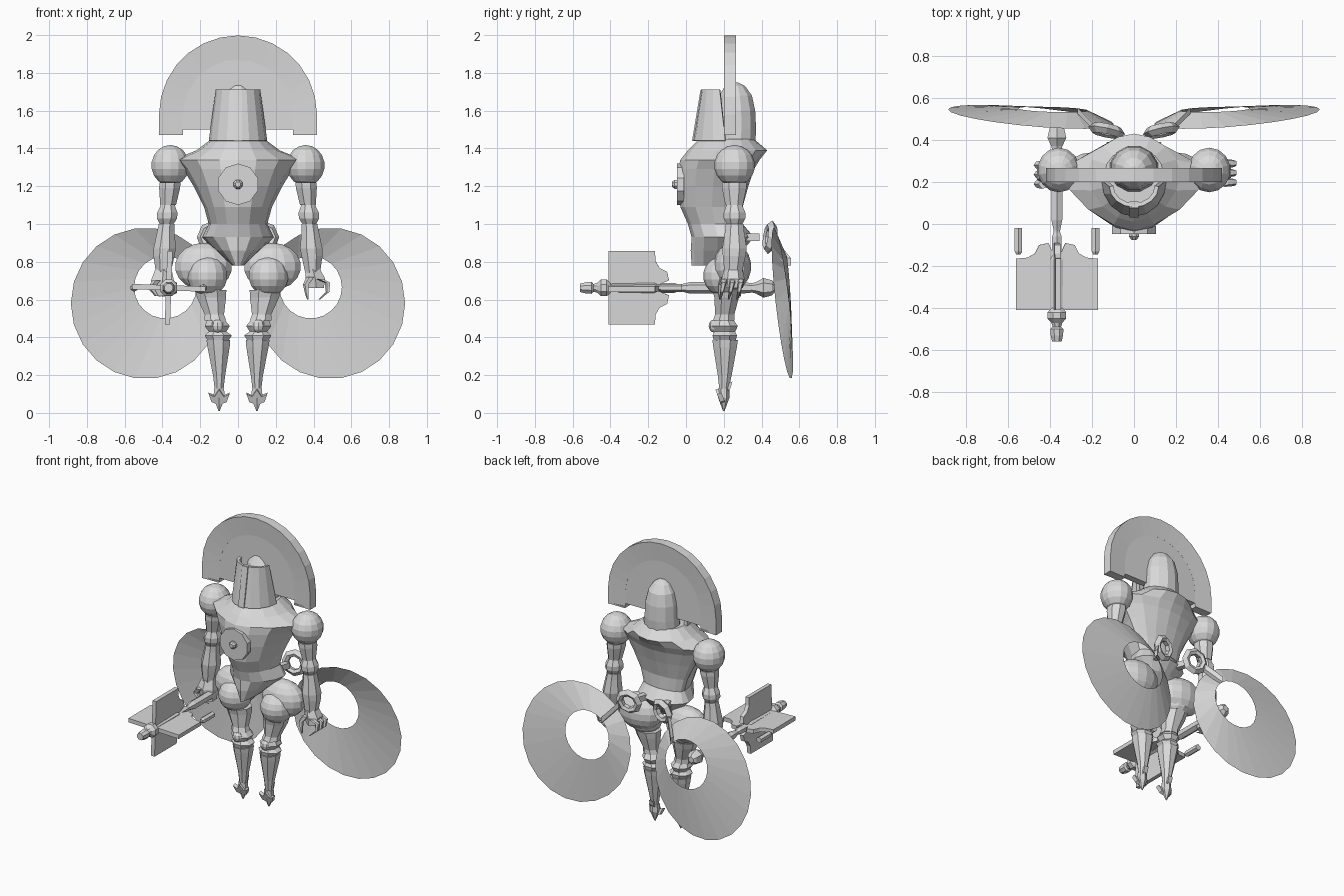
import bpy, bmesh
from math import sin, cos, pi, radians
from mathutils import Vector, Matrix

if "Cube" in bpy.data.objects:
    bpy.data.objects.remove(bpy.data.objects["Cube"], do_unlink=True)

grey = bpy.data.materials.new("light grey")
grey.use_nodes = True
grey.diffuse_color = (0.7, 0.7, 0.7, 1)
grey.node_tree.nodes["Principled BSDF"].inputs["Base Color"].default_value = (0.7, 0.7, 0.7, 1)


def finish(name, bm):
    bmesh.ops.recalc_face_normals(bm, faces=bm.faces)
    me = bpy.data.meshes.new(name)
    bm.to_mesh(me)
    bm.free()
    me.materials.append(grey)
    ob = bpy.data.objects.new(name, me)
    bpy.context.collection.objects.link(ob)
    return ob


def loft(name, rings, closed=True, caps=True):
    """Skin a stack of point loops."""
    bm = bmesh.new()
    loops = [[bm.verts.new(p) for p in ring] for ring in rings]
    n = len(loops[0])
    for a, b in zip(loops, loops[1:]):
        for i in range(n if closed else n - 1):
            j = (i + 1) % n
            bm.faces.new((a[i], a[j], b[j], b[i]))
    if caps:
        bm.faces.new(loops[0])
        bm.faces.new(loops[-1])
    return finish(name, bm)


def limb(name, rows, n=8):
    """Vertical part from rows of x, y, z, x radius, y radius."""
    return loft(name, [[(x + rx * cos(2 * pi * (i + .5) / n), y + ry * sin(2 * pi * (i + .5) / n), z)
                        for i in range(n)] for x, y, z, rx, ry in rows])


def rod(name, x, z, rows, n=8):
    """Part turned about an axis along y, from rows of y, radius."""
    return loft(name, [[(x + r * cos(2 * pi * (i + .5) / n), y, z + r * sin(2 * pi * (i + .5) / n))
                        for i in range(n)] for y, r in rows])


def ball(name, centre, radii, u=14, v=9):
    bm = bmesh.new()
    bmesh.ops.create_uvsphere(bm, u_segments=u, v_segments=v, radius=1,
                              matrix=Matrix.Translation(centre) @ Matrix.Diagonal((*radii, 1)))
    return finish(name, bm)


def plate(name, outline, thick, matrix):
    """Flat outline in local x, z, thickened along local y."""
    rings = [[matrix @ Vector((x, y, z)) for x, z in outline] for y in (-thick / 2, thick / 2)]
    return loft(name, rings)


def claw(name, points, r):
    """Tapering finger through a few points."""
    rows = []
    for k, p in enumerate(points):
        q = r * (1 - .8 * k / (len(points) - 1))
        rows.append((*p, q, q))
    return limb(name, rows, 5)


# torso: rows of z, half width, front y, back y, corner sharpness
def torso_ring(z, w, front, back, p, n=16):
    ring, mid = [], .24
    for i in range(n):
        c, s = cos(2 * pi * i / n), sin(2 * pi * i / n)
        d = back - mid if s > 0 else mid - front
        ring.append((w * abs(c) ** p * (1 if c > 0 else -1),
                     mid + d * abs(s) ** p * (1 if s > 0 else -1), z))
    return ring


loft("torso", [torso_ring(*row) for row in (
    (1.45, .14, .07, .36, 1), (1.39, .22, .01, .43, 1.1), (1.34, .34, -.03, .39, 1.3),
    (1.29, .29, -.04, .36, 1.2), (1.2, .235, -.04, .33, 1.1), (1.09, .18, -.03, .3, 1),
    (1.0, .155, .01, .3, 1), (.93, .19, .03, .36, 1.1), (.86, .12, .025, .3, 1.1),
    (.78, .03, .03, .2, 1))])
rod("chest_disc", 0, 1.21, [(-.01, .11), (-.048, .11)], 10)
rod("chest_knob", 0, 1.21, [(-.04, .026), (-.06, .026), (-.075, .014)], 8)

# head
limb("skull", [(0, .26, 1.42, .12, .11), (0, .265, 1.5, .115, .11), (0, .265, 1.6, .11, .105),
               (0, .262, 1.68, .09, .09), (0, .26, 1.73, .055, .055), (0, .255, 1.75, .02, .02)], 12)


def visor_arc(z, w, front, back):
    return [(w * cos(pi * i / 8), back - (back - front) * sin(pi * i / 8), z) for i in range(9)]


visor = loft("visor", [visor_arc(1.44, .145, .045, .21), visor_arc(1.71, .108, .09, .18)],
             closed=False, caps=False)
shell = visor.modifiers.new("shell", "SOLIDIFY")
shell.thickness = .02
shell.offset = 0
loft("visor_ridge", [[(x, y + d, z) for x, y in ((-.022, 0), (.022, 0), (.022, .03), (-.022, .03))]
                     for z, d in ((1.44, .032), (1.71, .077))])


# halo
def arch(r, foot, steps=14):
    arc = [(r * cos(pi * i / steps), 1.58 + r * sin(pi * i / steps)) for i in range(steps + 1)]
    return [(r, foot)] + arc + [(-r, foot)]


here = Matrix.Translation((0, .233, 0))
plate("halo_panel", arch(.3, 1.5), .045, here)
outer, inner = arch(.418, 1.47), arch(.29, 1.47)
loft("halo_band", [[(x, y, z) for x, z in line] for line, y in
                   ((inner, .21), (outer, .2), (outer, .266), (inner, .256), (inner, .21))],
     closed=False, caps=False)
for s in (-1, 1):
    plate("halo_foot", [(s * .29, 1.47), (s * .418, 1.47), (s * .418, 1.48), (s * .29, 1.48)], .06, here)

for s, side in ((1, "left"), (-1, "right")):
    # arm
    ball(side + "_shoulder", (s * .358, .257, 1.31), (.103, .108, .108))
    limb(side + "_upper_arm", [(s * .36, .255, 1.22, .06, .07), (s * .362, .255, 1.19, .06, .07),
                               (s * .37, .255, 1.1, .045, .05)])
    limb(side + "_elbow", [(s * .372, .256, 1.1, .04, .045), (s * .374, .257, 1.06, .058, .062),
                           (s * .376, .257, 1.03, .058, .062), (s * .378, .257, 1, .04, .045)])
    limb(side + "_forearm", [(s * .378, .257, 1, .045, .05), (s * .382, .257, .96, .05, .055),
                             (s * .388, .257, .87, .064, .07), (s * .392, .255, .83, .06, .065),
                             (s * .395, .25, .74, .042, .05)])
    # leg
    ball(side + "_hip_guard", (s * .182, .245, .775), (.155, .1, .125), 14, 9)
    ball(side + "_hip", (s * .162, .205, .725), (.108, .115, .108))
    limb(side + "_thigh", [(s * .145, .215, .65, .09, .08), (s * .14, .215, .61, .083, .07),
                           (s * .125, .205, .52, .055, .055), (s * .12, .2, .49, .062, .062)])
    limb(side + "_knee", [(s * .118, .2, .5, .045, .05), (s * .11, .205, .46, .072, .075),
                          (s * .108, .205, .43, .05, .06), (s * .105, .205, .41, .078, .07),
                          (s * .105, .205, .37, .05, .06)])
    ball(side + "_knee_cap", (s * .108, .15, .46), (.035, .03, .035), 8, 6)
    limb(side + "_shin", [(s * .104, .207, .385, .068, .073), (s * .103, .207, .35, .064, .068),
                          (s * .1, .205, .2, .035, .04), (s * .1, .2, .1, .022, .022)])
    limb(side + "_foot_spike", [(s * .1, .2, .13, .03, .03), (s * .1, .2, .08, .035, .03),
                                (s * .1, .2, .01, .004, .004)], 6)
    toe = Matrix.Translation((s * .1, .185, .08)) @ Matrix.Rotation(radians(20), 4, 'X')
    plate(side + "_toe_blade", [(-.055, .025), (-.04, -.02), (0, -.035), (.04, -.02), (.055, .025),
                                (.025, .01), (0, .05), (-.025, .01)], .025, toe)
    loft(side + "_heel_spur", [[(s * .1 + w, y, z) for y, z in ((.2, .09), (.235, .13), (.245, .165), (.21, .15))]
                               for w in (-.015, .015)])

    # wing: open cone with an off-centre hole, hung from a ring
    rim, hole = [], []
    for i in range(22):
        c, d = cos(2 * pi * i / 22), sin(2 * pi * i / 22)
        rim.append((s * (.49 + .395 * c), .51 + .035 * c - .045 * d, .58 + .4 * d))
        hole.append((s * (.385 + .165 * c), .545 + .005 * c - .012 * d, .665 + .165 * d))
    loft(side + "_wing", [rim, hole], caps=False)
    tilt = Matrix.Translation((s * .13, .445, .93)) @ Matrix.Rotation(s * radians(12), 4, 'Z') \
        @ Matrix.Rotation(radians(-8), 4, 'X')
    sections = []
    for i in range(9):
        a = 2 * pi * i / 8
        sections.append([tilt @ Vector((r * cos(a), y, r * sin(a)))
                         for r, y in ((.045, -.015), (.065, -.025), (.09, 0), (.065, .025), (.045, .015))])
    loft(side + "_wing_ring", sections, caps=False)
    loft(side + "_wing_arm", [[(s * x + u, y, z + v) for u, v in ((-.02, -.02), (.02, -.02), (.02, .02), (-.02, .02))]
                              for x, y, z in ((.08, .3, .93), (.11, .39, .93))])
    loft(side + "_wing_link", [[(s * x, y + u, z + v) for u, v in ((-.015, -.02), (.015, -.02), (.015, .02), (-.015, .02))]
                               for x, y, z in ((.19, .46, .9), (.27, .54, .8))])

# open left hand
limb("left_palm", [(.395, .25, .76, .045, .05), (.41, .25, .71, .06, .06), (.415, .245, .66, .045, .055)], 6)
for k, y in enumerate((.2, .245, .29)):
    claw("left_finger", [(.43, y, .71), (.475, y, .69), (.475, y - .01, .64), (.43, y - .02, .6)], .022)
claw("left_thumb", [(.385, .2, .72), (.36, .185, .68), (.365, .18, .63), (.37, .18, .6)], .022)

# gripping right hand
limb("right_palm", [(-.395, .25, .76, .05, .05), (-.4, .24, .7, .07, .06), (-.39, .235, .62, .05, .05)], 6)
for y in (.19, .235, .28):
    claw("right_finger", [(-.43, y, .7), (-.46, y, .66), (-.43, y, .62), (-.36, y, .61)], .024)

# flanged mace
MX, MZ = -.367, .662
rod("mace_shaft", MX, MZ, [(.36, .024), (.3, .03), (.02, .03), (-.03, .018), (-.42, .026)], 6)
rod("mace_pommel", MX, MZ, [(.47, .022), (.455, .04), (.41, .052), (.37, .03), (.33, .02)], 6)
rod("mace_collar", MX, MZ, [(-.04, .018), (-.06, .026), (-.15, .026), (-.17, .035), (-.4, .03)], 6)
rod("mace_knob", MX, MZ, [(-.4, .03), (-.42, .048), (-.45, .048), (-.47, .028), (-.49, .022),
                         (-.5, .034), (-.53, .032), (-.56, .024)], 8)
blade = [(.01, -.41), (.195, -.41), (.195, -.165), (.14, -.16), (.105, -.14), (.085, -.1), (.04, -.09), (.01, -.16)]
for k in range(4):
    turn = Matrix.Translation((MX, 0, MZ)) @ Matrix.Rotation(radians(90 * k + 2), 4, 'Y')
    loft("mace_blade", [[turn @ Vector((r, y, w)) for r, y in blade] for w in (-.014, .014)])
for x in (-.55, -.183):
    rod("mace_side_rod", x, MZ, [(-.02, .021), (-.13, .021), (-.145, .012)], 6)
